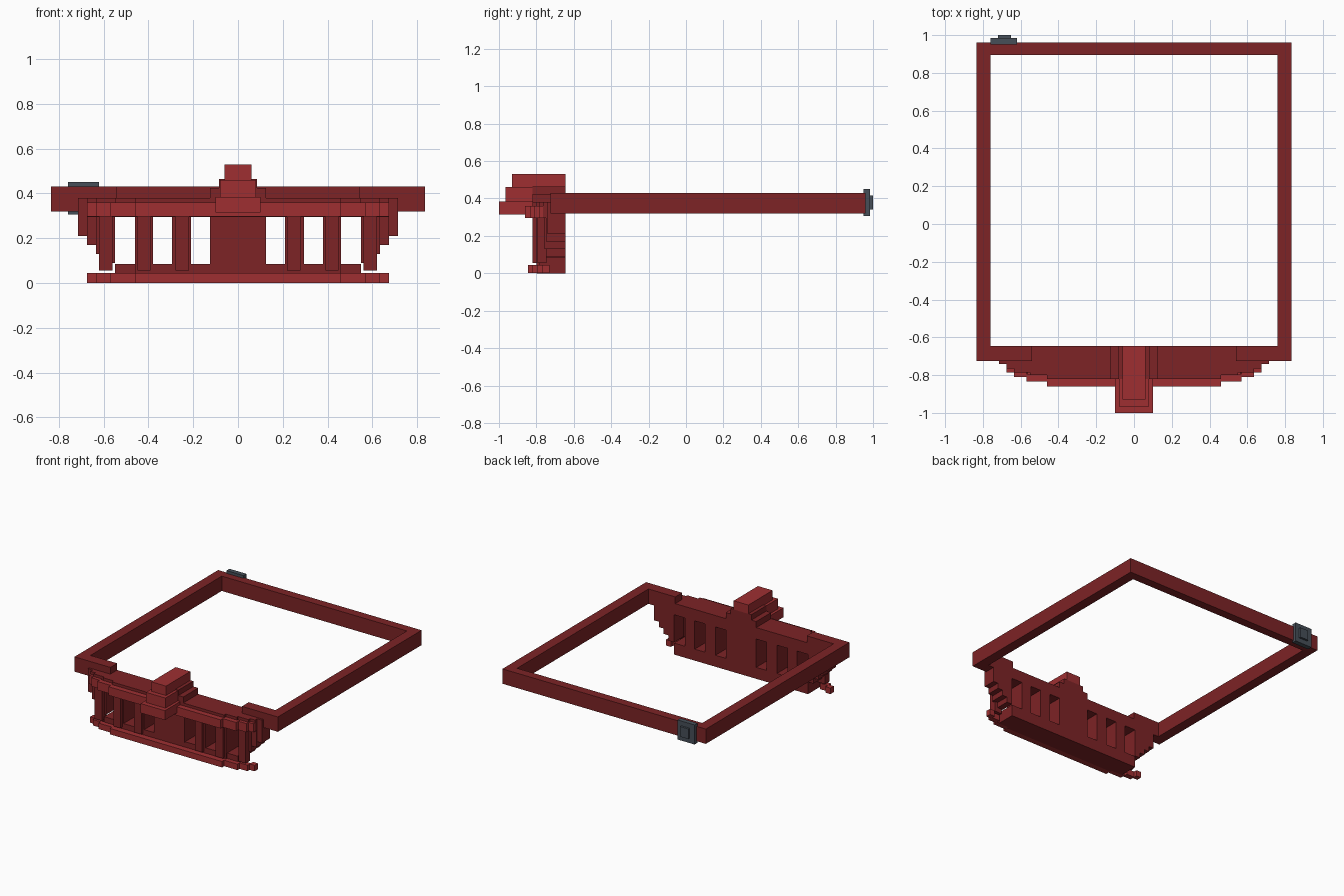
import bpy, bmesh
from mathutils import Vector

if "Cube" in bpy.data.objects:
    bpy.data.objects.remove(bpy.data.objects["Cube"], do_unlink=True)


def material(name, rgb):
    m = bpy.data.materials.new(name)
    m.diffuse_color = (*rgb, 1)
    m.use_nodes = True
    m.node_tree.nodes["Principled BSDF"].inputs["Base Color"].default_value = (*rgb, 1)
    return m


DARK = material("dark red", (0.205, 0.017, 0.019))
LIGHT = material("light red", (0.345, 0.028, 0.031))
GREY = material("slate grey", (0.062, 0.078, 0.098))


def finish(name, bm, mat):
    bmesh.ops.recalc_face_normals(bm, faces=bm.faces)
    mesh = bpy.data.meshes.new(name)
    bm.to_mesh(mesh)
    bm.free()
    mesh.materials.append(mat)
    ob = bpy.data.objects.new(name, mesh)
    bpy.context.collection.objects.link(ob)
    return ob


def boxes(name, mat, spans, mirror=False):
    """Join boxes given as (x0, x1, y0, y1, z0, z1), optionally mirrored in x."""
    bm = bmesh.new()
    if mirror:
        spans = spans + [(-b, -a, *rest) for a, b, *rest in spans]
    for x0, x1, y0, y1, z0, z1 in spans:
        lo, hi = Vector((x0, y0, z0)), Vector((x1, y1, z1))
        for v in bmesh.ops.create_cube(bm, size=1)["verts"]:
            v.co = (lo + hi) / 2 + v.co * (hi - lo)
    return finish(name, bm, mat)


def prism(name, mat, outline, z0, z1):
    """Extrude a plan outline upwards."""
    bm = bmesh.new()
    face = bm.faces.new([bm.verts.new((x, y, z0)) for x, y in outline])
    top = bmesh.ops.extrude_face_region(bm, geom=[face])["geom"]
    for v in top:
        if isinstance(v, bmesh.types.BMVert):
            v.co.z = z1
    return finish(name, bm, mat)


def stepped(steps, back):
    """Symmetric plan outline; steps are (half width, front y) from centre out."""
    right = []
    for i, (x, y) in enumerate(steps):
        right += [(x, y), (x, steps[i + 1][1] if i + 1 < len(steps) else back)]
    return right + [(-x, y) for x, y in reversed(right)]


BACK = -0.645

# Belt: a square loop, open at the front between two short returns
half = [(0.54, -0.725), (0.835, -0.725), (0.835, 0.96)]
inner = [(0.76, 0.895), (0.76, BACK), (0.54, BACK)]
prism("belt", DARK,
      half + [(-x, y) for x, y in reversed(half)]
      + [(-x, y) for x, y in reversed(inner)] + inner, 0.32, 0.43)

# Belt clasp at the rear
boxes("belt_clasp", GREY, [(-0.76, -0.62, 0.95, 0.985, 0.305, 0.45),
                           (-0.72, -0.65, 0.98, 1.0, 0.34, 0.415)])

# Front plate: header, sill, piers between six openings
prism("plate_header", DARK,
      stepped([(0.46, -0.82), (0.55, -0.80), (0.635, -0.785),
               (0.675, -0.765), (0.715, -0.74)], BACK), 0.295, 0.38)
prism("plate_sill", DARK, stepped([(0.46, -0.80), (0.55, -0.785)], BACK), 0.0, 0.085)
boxes("plate_centre", DARK, [(-0.125, 0.125, -0.805, BACK, 0.08, 0.30),
                             (-0.125, 0.125, -0.82, BACK, 0.37, 0.425),
                             (-0.085, 0.085, -0.82, BACK, 0.42, 0.465)])
boxes("plate_piers", DARK, [(a, b, -0.80, BACK, 0.08, 0.30)
                            for a, b in ((0.21, 0.295), (0.38, 0.46))], mirror=True)

# Side wings tapering downwards in steps
boxes("plate_wings", DARK,
      [(0.55, 0.715 - 0.04 * i, -0.74 - 0.008 * i, BACK, 0.21 - 0.04 * i, 0.30)
       for i in range(4)], mirror=True)

# Raised ribs on the piers
boxes("front_ribs", DARK, [(x, x + 0.06, y, y + 0.05, 0.055, 0.30)
                           for x, y in ((0.22, -0.82), (0.39, -0.82), (0.56, -0.795))],
      mirror=True)


# Curved rails made of short bars stepping back towards the sides
def rail(name, front, z0, z1):
    bars = [(0.46, 0.57), (0.57, 0.635), (0.635, 0.675)]
    spans = [(a, b, front + 0.025 * (i + 1), front + 0.025 * (i + 1) + 0.04, z0, z1)
             for i, (a, b) in enumerate(bars)]
    spans += [(0.0, 0.46, front, front + 0.055, z0, z1)]
    boxes(name, LIGHT, spans, mirror=True)


rail("upper_rail", -0.86, 0.296, 0.36)
rail("lower_rail", -0.845, 0.001, 0.045)

# Central crest, each tier longer and wider than the one above
boxes("crest", LIGHT, [(-0.10, 0.10, -1.0, -0.70, 0.315, 0.385),
                       (-0.08, 0.08, -0.965, -0.66, 0.38, 0.46),
                       (-0.06, 0.06, -0.93, BACK, 0.455, 0.53)])
